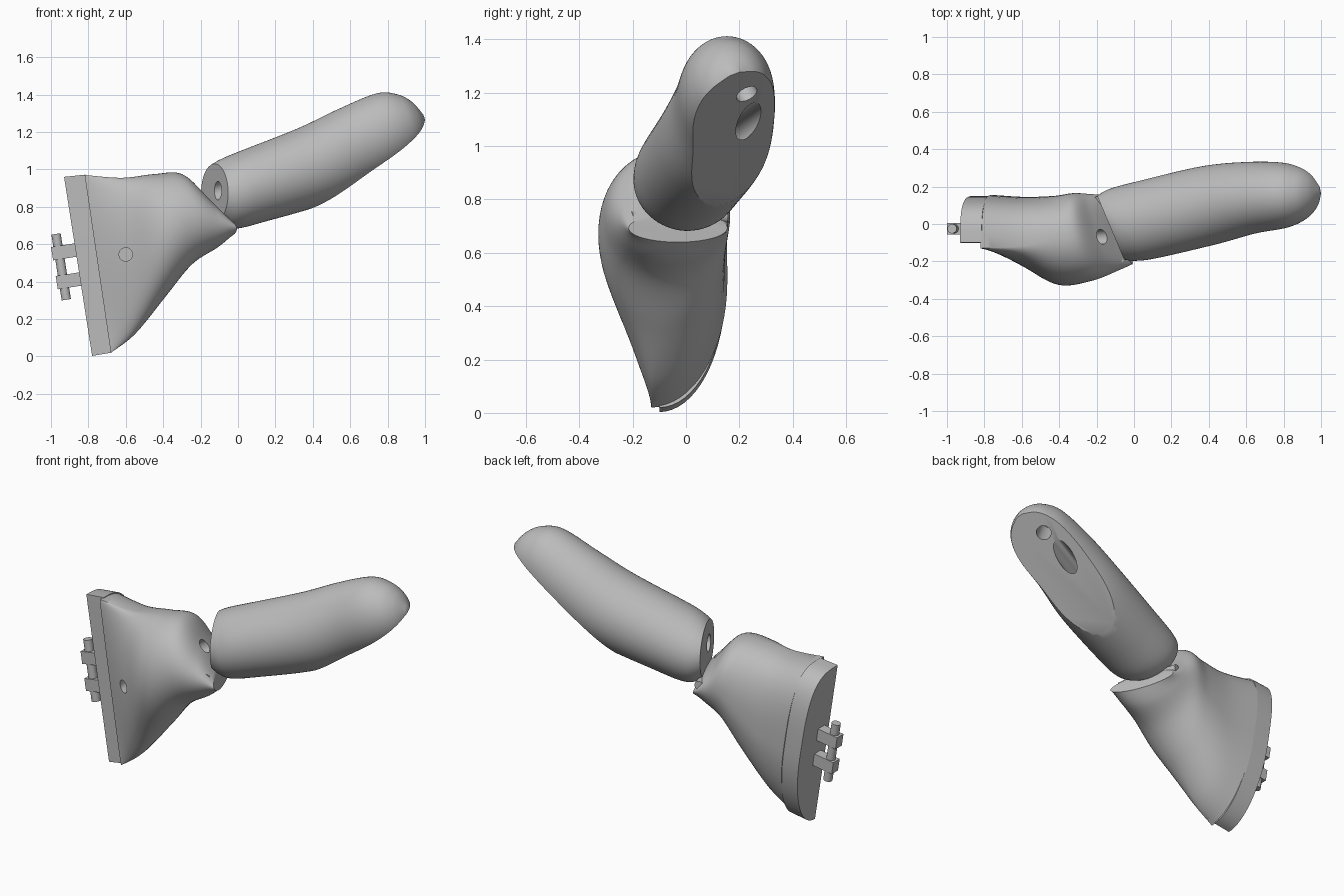
import bpy, bmesh
from math import sin, cos, pi, radians, copysign
from mathutils import Vector, Matrix

if "Cube" in bpy.data.objects:
    bpy.data.objects.remove(bpy.data.objects["Cube"])

grey = bpy.data.materials.new("light grey plastic")
grey.use_nodes = True
grey.diffuse_color = (0.5, 0.5, 0.5, 1)
grey.node_tree.nodes["Principled BSDF"].inputs["Base Color"].default_value = (0.5, 0.5, 0.5, 1)
SIDES = 64


def finish(name, bm, angle=35):
    bmesh.ops.recalc_face_normals(bm, faces=bm.faces)
    mesh = bpy.data.meshes.new(name)
    bm.to_mesh(mesh)
    bm.free()
    mesh.materials.append(grey)
    obj = bpy.data.objects.new(name, mesh)
    bpy.context.collection.objects.link(obj)
    smooth(obj, angle)
    return obj


def smooth(obj, angle=35):
    bpy.ops.object.select_all(action='DESELECT')
    obj.select_set(True)
    bpy.context.view_layer.objects.active = obj
    bpy.ops.object.shade_smooth_by_angle(angle=radians(angle))


def refine(rows, steps):
    """Smoothly interpolate rows of section parameters."""
    out = []
    for i in range(len(rows) - 1):
        quad = [rows[max(0, min(len(rows) - 1, i + k))] for k in (-1, 0, 1, 2)]
        for s in range(steps):
            t = s / steps
            out.append([0.5 * (2 * b + (c - a) * t + (2 * a - 5 * b + 4 * c - d) * t ** 2
                               + (3 * b - a - 3 * c + d) * t ** 3) for a, b, c, d in zip(*quad)])
    return out + [list(rows[-1])]


def loft(rings):
    bm = bmesh.new()
    loops = [[bm.verts.new(p) for p in ring] for ring in rings]
    for a, b in zip(loops, loops[1:]):
        for i in range(SIDES):
            j = (i + 1) % SIDES
            bm.faces.new((a[i], a[j], b[j], b[i]))
    bm.faces.new(loops[0])
    bm.faces.new(loops[-1])
    return bm


def rod(name, start, end, radius):
    start, end = Vector(start), Vector(end)
    axis = end - start
    bm = bmesh.new()
    mat = Matrix.Translation((start + end) / 2) @ axis.to_track_quat('Z', 'Y').to_matrix().to_4x4()
    bmesh.ops.create_cone(bm, cap_ends=True, segments=32, radius1=radius, radius2=radius,
                          depth=axis.length, matrix=mat)
    return finish(name, bm)


def drill(obj, start, end, radius):
    cutter = rod("drill_cutter", start, end, radius)
    cutter.hide_render = True
    mod = obj.modifiers.new("drill", 'BOOLEAN')
    mod.operation = 'DIFFERENCE'
    mod.solver = 'EXACT'
    mod.object = cutter
    bpy.context.view_layer.objects.active = obj
    bpy.ops.object.modifier_apply(modifier=mod.name)
    bpy.data.objects.remove(cutter)
    smooth(obj)


def hand_ring(row):
    """Closed section with its own front and back depth, squarer at the top back."""
    xt, zt, xb, zb, ys, front, back, square, shear = row
    pts = []
    for i in range(SIDES):
        a = 2 * pi * i / SIDES
        c, s = cos(a), sin(a)
        h = copysign(abs(s) ** (square if s > 0 and c > 0 else 1), s)
        y = ys + (back * c ** (square if s > 0 else 1) if c > 0 else front * c)
        t = (h + 1) / 2
        pts.append(Vector((xb + (xt - xb) * t - shear * (y + 0.03), y, zb + (zt - zb) * t)))
    return pts


def finger_ring(row):
    x, y, z, nx, ny, nz, wide, tall = row
    n = Vector((nx, ny, nz)).normalized()
    side = Vector((0, 0, 1)).cross(n).normalized()
    up = n.cross(side)
    return [Vector((x, y, z)) + side * wide * cos(2 * pi * i / SIDES)
            + up * tall * sin(2 * pi * i / SIDES) for i in range(SIDES)]


# Palm-side base: top x,z / bottom x,z / split y / front, back depth / squareness / shear
base_rows = [
    (-.82, .97, -.68, .02, -.13, .005, .285, .6, 0),
    (-.62, .955, -.55, .12, -.12, .11, .265, .7, 0),
    (-.45, .975, -.39, .32, -.09, .235, .24, .85, .05),
    (-.31, .975, -.26, .49, -.07, .235, .235, .9, .2),
    (-.20, .86, -.13, .58, -.05, .2, .21, 1, .35),
    (-.10, .745, -.065, .64, -.03, .185, .185, 1, .4),
]
base = finish("palm_base", loft([hand_ring(r) for r in refine(base_rows, 8)]))
drill(base, (-.6, -.4, .545), (-.6, -.05, .545), .036)
drill(base, (-.1, -.06, .89), (-.45, -.1, .66), .04)

# Mounting plate
plate_rows = [(-.93, .96, -.78, .003, -.1, .001, .25, .6, 0),
              (-.815, .972, -.675, .02, -.1, .001, .25, .6, 0)]
finish("mounting_plate", loft([hand_ring(r) for r in plate_rows]))

# Finger: centre / section normal / half width / half height
finger_rows = [
    (-.125, -.02, .875, .92, .39, 0, .185, .155),
    (-.06, -.005, .868, .92, .35, .15, .205, .188),
    (.08, .025, .91, .92, .25, .33, .212, .2),
    (.4, .1, 1.02, .92, .2, .37, .212, .215),
    (.62, .14, 1.13, .9, .12, .4, .193, .21),
    (.8, .155, 1.215, .95, .1, .3, .175, .2),
    (.9, .165, 1.25, .95, .1, .3, .14, .158),
    (.96, .175, 1.265, .95, .1, .3, .09, .1),
    (.995, .18, 1.275, .95, .1, .3, .02, .02),
]
bm = loft([finger_ring(r) for r in refine(finger_rows, 8)])

# Flat cut under the fingertip
cut_point, cut_normal = Vector((.975, .2, 1.265)), Vector((.52, .4, -.75)).normalized()
bmesh.ops.bisect_plane(bm, geom=bm.verts[:] + bm.edges[:] + bm.faces[:], plane_co=cut_point,
                       plane_no=cut_normal, clear_outer=True)
bmesh.ops.holes_fill(bm, edges=[e for e in bm.edges if e.is_boundary], sides=0)
finger = finish("finger", bm)

# Cord channel and tip hole
drill(finger, (-.24, -.11, .852), (.86, .292, 1.134), .048)
tip_hole = Vector((.85, .225, 1.2))
drill(finger, tip_hole + cut_normal * .1, tip_hole - cut_normal * .2, .042)

# Flexible hinge between the base and the finger
rod("hinge", (-.07, -.205, .73), (-.19, .15, .735), .025)

# Tension pin and its two lugs on the plate
tilt = Matrix.Rotation(radians(-8.9), 4, 'Y')
for label, x, z in (("upper", -.925, .56), ("lower", -.9, .405)):
    bm = bmesh.new()
    bmesh.ops.create_cube(bm, size=1, matrix=Matrix.Translation((x, -.025, z)) @ tilt
                          @ Matrix.Diagonal((.14, .06, .072, 1)))
    finish(label + "_lug", bm)
rod("tension_pin", (-.973, -.025, .655), (-.918, -.025, .303), .025)
